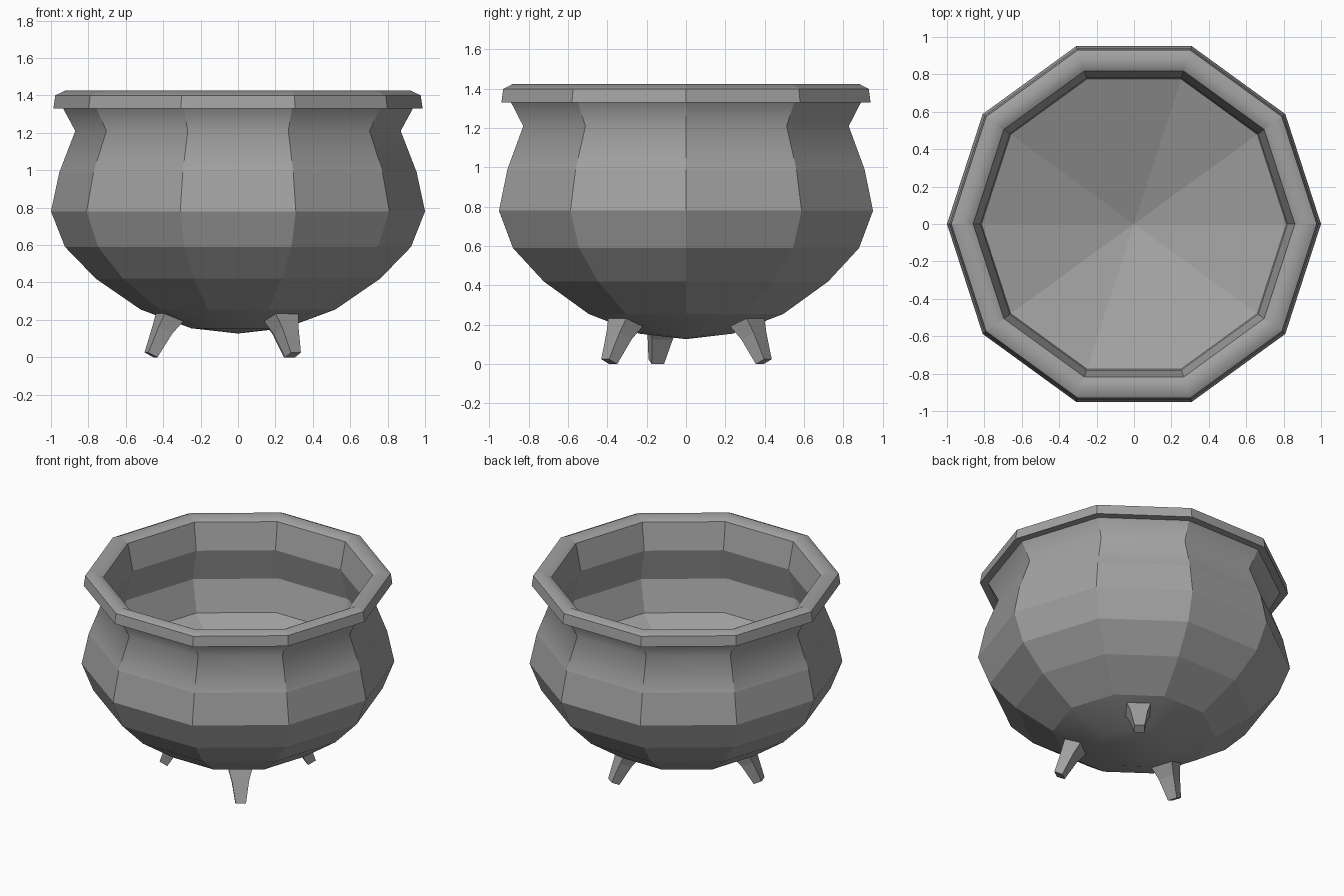
import bpy, bmesh
from math import cos, sin, radians, tau
from mathutils import Matrix

old = bpy.data.objects.get("Cube")
if old:
    bpy.data.objects.remove(old, do_unlink=True)

GREY = (0.36, 0.36, 0.36, 1)
iron = bpy.data.materials.new("iron_grey")
iron.use_nodes = True
iron.diffuse_color = GREY
iron.node_tree.nodes["Principled BSDF"].inputs["Base Color"].default_value = GREY

SIDES = 10


def finish(bm, name):
    bmesh.ops.recalc_face_normals(bm, faces=bm.faces)
    mesh = bpy.data.meshes.new(name)
    bm.to_mesh(mesh)
    bm.free()
    mesh.materials.append(iron)
    obj = bpy.data.objects.new(name, mesh)
    bpy.context.collection.objects.link(obj)


# Pot: one profile (radius, height) from the underside over the rim to the inner floor
outer = [(0.25, 0.155), (0.52, 0.255), (0.76, 0.42), (0.925, 0.59), (1.0, 0.78),
         (0.955, 0.99), (0.87, 1.21), (0.935, 1.33)]
rim = [(0.987, 1.33), (0.977, 1.40), (0.925, 1.425), (0.86, 1.39)]
inner = [(0.82, 1.206), (0.88, 0.98), (0.815, 0.77)]
profile = outer + rim + inner
smooth_bands = {0, 5, 6, 9, 10}    # lower belly, neck and rounded rim top

bm = bmesh.new()
rings = [[bm.verts.new((r * cos(tau * i / SIDES), r * sin(tau * i / SIDES), z))
          for i in range(SIDES)] for r, z in profile]
for band, (low, high) in enumerate(zip(rings, rings[1:])):
    for i in range(SIDES):
        j = (i + 1) % SIDES
        face = bm.faces.new((low[i], low[j], high[j], high[i]))
        face.smooth = band in smooth_bands
for ring, height, smooth in ((rings[0], 0.127, True), (rings[-1], 0.47, False)):
    tip = bm.verts.new((0, 0, height))
    for i in range(SIDES):
        face = bm.faces.new((ring[i], ring[(i + 1) % SIDES], tip))
        face.smooth = smooth
# Corners of the neck and rim stay crisp, as does the rim's inner lip
for band in (5, 6, 9, 10):
    for i in range(SIDES):
        bm.edges.get((rings[band][i], rings[band + 1][i])).smooth = False
for i in range(SIDES):
    bm.edges.get((rings[11][i], rings[11][(i + 1) % SIDES])).smooth = False
finish(bm, "cauldron_pot")

# Legs: tapered, bent outwards; each section is outer point, inner point, half width
sections = [((0.425, 0.265), (0.31, 0.22), 0.086),
            ((0.465, 0.16), (0.388, 0.125), 0.055),
            ((0.515, 0.025), (0.463, 0.0), 0.033)]
for name, angle in (("front_leg", 307), ("back_leg", 54), ("side_leg", 198)):
    bm = bmesh.new()
    loops = [[bm.verts.new((p[0], side * w, p[1]))
              for p, side in ((o, -1), (o, 1), (n, 1), (n, -1))]
             for o, n, w in sections]
    for a, b in zip(loops, loops[1:]):
        for i in range(4):
            j = (i + 1) % 4
            bm.faces.new((a[i], a[j], b[j], b[i]))
    bm.faces.new(loops[0])
    bm.faces.new(loops[-1])
    bm.transform(Matrix.Rotation(radians(angle), 4, "Z"))
    finish(bm, name)
